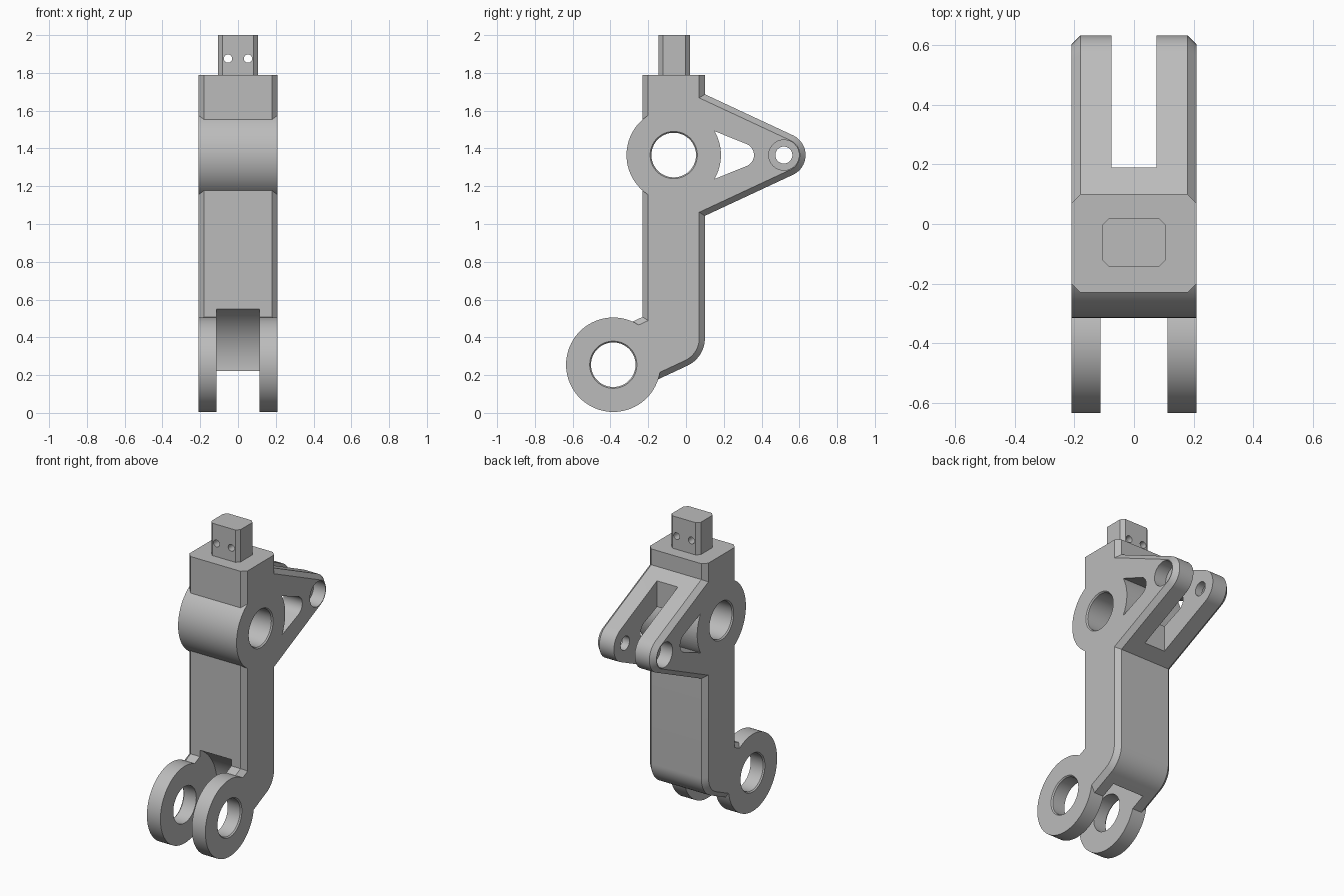
import bpy, bmesh
from math import sin, cos, tan, radians, pi
from mathutils import Vector

if "Cube" in bpy.data.objects:
    bpy.data.objects.remove(bpy.data.objects["Cube"], do_unlink=True)

grey = bpy.data.materials.new("plain grey")
grey.use_nodes = True
grey.diffuse_color = (0.5, 0.5, 0.5, 1)
for node in grey.node_tree.nodes:
    if node.type == "BSDF_PRINCIPLED":
        node.inputs["Base Color"].default_value = (0.5, 0.5, 0.5, 1)

HALF = 0.21                  # half width of the arm
CHAMFER = 0.03
SLOPE = radians(25)          # slope shared by fork and foot
PIVOT = (-0.065, 1.365)      # centres as (y, z)
FOOT = (-0.385, 0.255)
PIN = (0.518, 1.365)


def place(axis, along, a, b):
    """Point at a distance along an axis, with (a, b) across it."""
    return {"X": Vector((along, a, b)), "Y": Vector((a, along, b)),
            "Z": Vector((a, b, along))}[axis]


def skin(name, rings, edit=None):
    """Closed solid through a row of equal rings of points."""
    bm = bmesh.new()
    loops = [[bm.verts.new(p) for p in ring] for ring in rings]
    for low, high in zip(loops, loops[1:]):
        for i in range(len(low)):
            j = (i + 1) % len(low)
            bm.faces.new((low[i], low[j], high[j], high[i]))
    bm.faces.new(loops[0][::-1])
    bm.faces.new(loops[-1])
    bmesh.ops.recalc_face_normals(bm, faces=bm.faces)
    if edit:
        edit(bm)
    mesh = bpy.data.meshes.new(name)
    bm.to_mesh(mesh)
    bm.free()
    mesh.materials.append(grey)
    obj = bpy.data.objects.new(name, mesh)
    bpy.context.collection.objects.link(obj)
    return obj


def prism(name, axis, points, low, high, edit=None):
    return skin(name, [[place(axis, t, a, b) for a, b in points] for t in (low, high)], edit)


def arc(centre, radius, start, end, steps):
    angles = [radians(start + (end - start) * i / steps) for i in range(steps + 1)]
    return [(centre[0] + radius * cos(t), centre[1] + radius * sin(t)) for t in angles]


def turned(name, axis, centre, profile, sides=80):
    """Round solid from (distance, radius) steps along an axis."""
    return skin(name, [[place(axis, t, a, b) for a, b in arc(centre, r, 0, 360, sides)[:-1]]
                       for t, r in profile])


def combine(target, tool, operation="DIFFERENCE"):
    tool.hide_render = True
    mod = target.modifiers.new("join", "BOOLEAN")
    mod.operation = operation
    mod.solver = "EXACT"
    mod.object = tool
    bpy.context.view_layer.objects.active = target
    bpy.ops.object.modifier_apply(modifier=mod.name)
    bpy.data.objects.remove(tool, do_unlink=True)


def rectangle(a0, a1, b0, b1):
    return [(a0, b0), (a1, b0), (a1, b1), (a0, b1)]


def chamfer_sides(bm):
    """Chamfer the outline on both side faces, leaving the top edges sharp."""
    edges = [e for e in bm.edges
             if abs(e.verts[0].co.x - e.verts[1].co.x) < 1e-4
             and min(v.co.z for v in e.verts) < 1.78]
    bmesh.ops.bevel(bm, geom=edges, offset=CHAMFER, offset_type="OFFSET",
                    segments=1, affect="EDGES", clamp_overlap=False)


# Arm outline: front edge, sloping foot, rounded heel, fork and flat top
BACK, FRONT, TOP = 0.10, -0.23, 1.79
heel = arc((BACK - 0.16, 0.395), 0.16, -65, 0, 12)
tip = arc(PIN, 0.115, -65, 65, 24)
reach = (tip[0][0] - BACK) * tan(SLOPE)
foot_y = -0.25
outline = [(FRONT, TOP), (FRONT, 0.508), (-0.32, 0.466),
           (foot_y, heel[0][1] - (heel[0][0] - foot_y) * tan(SLOPE))]
outline += heel + [(BACK, tip[0][1] - reach)] + tip
outline += [(BACK, tip[-1][1] + reach), (BACK, TOP)]
arm = prism("lever_arm", "X", outline, -HALF, HALF, chamfer_sides)

# Pivot boss and foot ring
for centre in (PIVOT, FOOT):
    combine(arm, turned("boss", "X", centre, [(-HALF, 0.25), (HALF, 0.25)]), "UNION")

# Rounded clearance between the foot lugs
combine(arm, turned("lug_gap", "X", FOOT, [(-0.113, 0.333), (0.113, 0.333)]))

# Slot between the fork arms
combine(arm, prism("fork_slot", "X", rectangle(0.19, 0.8, 0.9, 1.75), -0.075, 0.075))

# Rounded window beside the boss
window = arc(PIVOT, 0.25, 30.5, -30.5, 16) + arc((0.297, PIN[1]), 0.063, -65, 65, 16)
combine(arm, prism("window", "X", window, -0.3, 0.3))

# Main bores with a fine lead-in chamfer
for centre in (PIVOT, FOOT):
    bore = [(-0.25, 0.125), (-HALF, 0.125), (-0.202, 0.118)]
    bore += [(-x, r) for x, r in reversed(bore)]
    combine(arm, turned("bore", "X", centre, bore))

# Counterbored pin holes in the fork
pin = [(-0.3, 0.08), (-0.125, 0.08), (-0.125, 0.045)]
pin += [(-x, r) for x, r in reversed(pin)]
combine(arm, turned("pin_hole", "X", PIN, pin, 48))

# Stem on top with chamfered corners and two cross holes
c = 0.022
x, y0, y1 = 0.105, -0.145, 0.02
section = [(-x + c, y0), (x - c, y0), (x, y0 + c), (x, y1 - c),
           (x - c, y1), (-x + c, y1), (-x, y1 - c), (-x, y0 + c)]
stem = prism("top_stem", "Z", section, TOP, 2.0)
for side in (-1, 1):
    combine(stem, turned("cross_hole", "Y", (side * 0.053, 1.876),
                         [(-0.4, 0.022), (0.3, 0.022)], 32))

# Smooth the round surfaces, keep edges sharp
bpy.ops.object.select_all(action="DESELECT")
for obj in (arm, stem):
    obj.select_set(True)
bpy.context.view_layer.objects.active = arm
bpy.ops.object.shade_smooth_by_angle(angle=radians(20))
